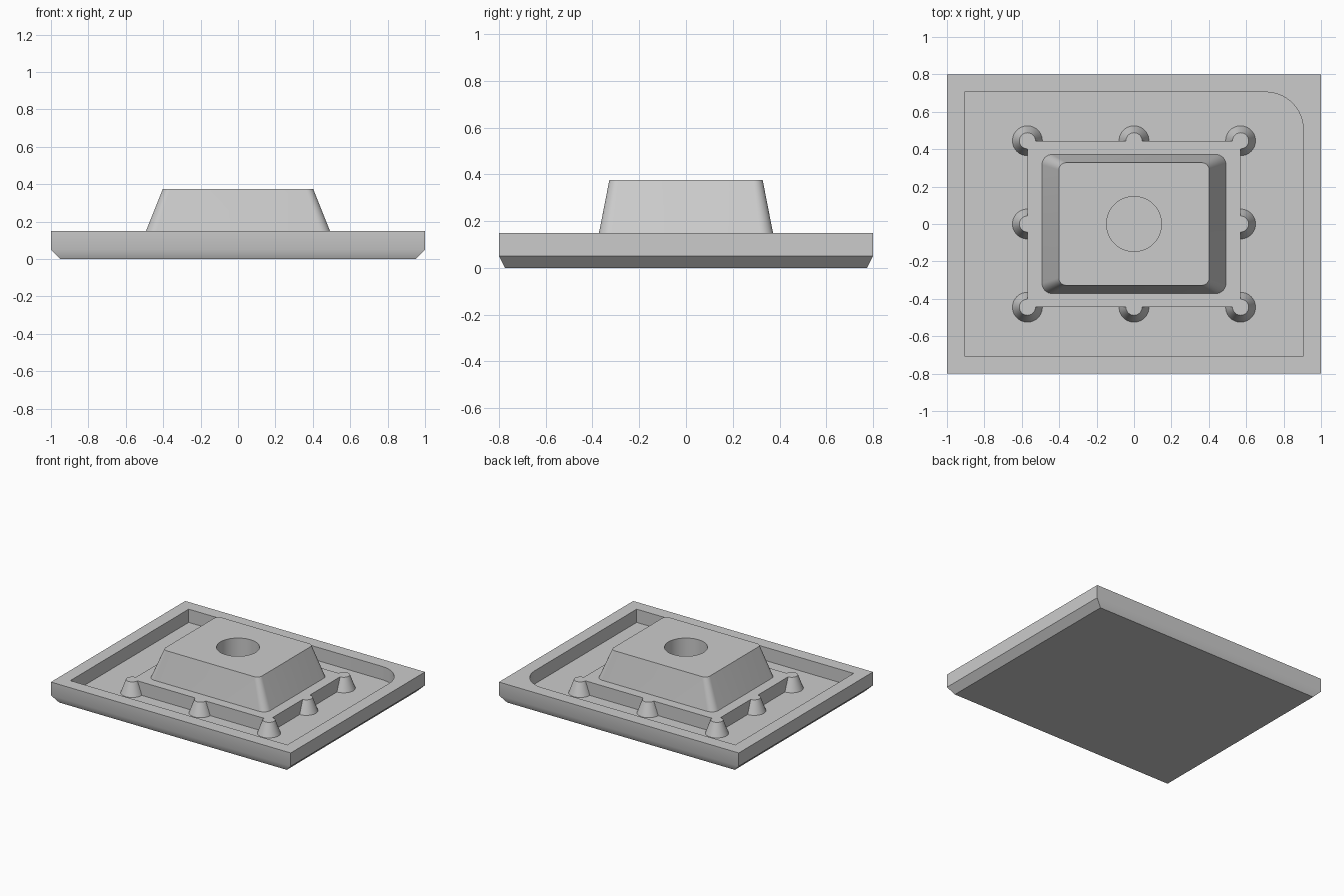
import bpy, bmesh, math

if "Cube" in bpy.data.objects:
    bpy.data.objects.remove(bpy.data.objects["Cube"])

grey = bpy.data.materials.new("plain_grey")
grey.diffuse_color = (0.6, 0.6, 0.6, 1)
grey.use_nodes = True
grey.node_tree.nodes["Principled BSDF"].inputs["Base Color"].default_value = grey.diffuse_color


def rect(hx, hy, z, radii=(0, 0, 0, 0), steps=8):
    """Rectangle ring; one radius per corner (++, -+, --, +-)."""
    pts = []
    for i, (sx, sy) in enumerate(((1, 1), (-1, 1), (-1, -1), (1, -1))):
        r = radii[i]
        if r == 0:
            pts.append((sx * hx, sy * hy, z))
            continue
        for k in range(steps + 1):
            a = math.pi / 2 * (i + k / steps)
            pts.append((sx * (hx - r) + r * math.cos(a),
                        sy * (hy - r) + r * math.sin(a), z))
    return pts


def circle(x, y, r, z, n=40):
    return [(x + r * math.cos(2 * math.pi * k / n),
             y + r * math.sin(2 * math.pi * k / n), z) for k in range(n)]


def loft(name, *solids):
    """Object made of closed solids, each a bottom-to-top list of rings."""
    bm = bmesh.new()
    for rings in solids:
        rows = [[bm.verts.new(p) for p in ring] for ring in rings]
        n = len(rows[0])
        bm.faces.new(rows[0][::-1])
        bm.faces.new(rows[-1])
        for lo, hi in zip(rows, rows[1:]):
            for i in range(n):
                j = (i + 1) % n
                bm.faces.new((lo[i], lo[j], hi[j], hi[i]))
    mesh = bpy.data.meshes.new(name)
    bm.to_mesh(mesh)
    bm.free()
    mesh.materials.append(grey)
    ob = bpy.data.objects.new(name, mesh)
    bpy.context.collection.objects.link(ob)
    return ob


def activate(ob):
    bpy.ops.object.select_all(action='DESELECT')
    ob.select_set(True)
    bpy.context.view_layer.objects.active = ob


def combine(ob, other, operation):
    mod = ob.modifiers.new("combine", 'BOOLEAN')
    mod.operation = operation
    mod.solver = 'EXACT'
    mod.object = other
    activate(ob)
    bpy.ops.object.modifier_apply(modifier=mod.name)
    bpy.data.objects.remove(other)


# Tray: chamfered slab with a pocket that has one rounded corner
tray = loft("tray", [rect(0.95, 0.775, 0), rect(1, 0.8, 0.05), rect(1, 0.8, 0.15)])
corner = (0.2, 0, 0, 0)
pocket = loft("pocket_cutter", [rect(0.905, 0.705, z, corner, 16) for z in (0.05, 0.3)])
combine(tray, pocket, 'DIFFERENCE')

# Island inside the pocket, with tapered pegs around its edge
island = loft("island", [rect(0.57, 0.445, 0.05), rect(0.57, 0.445, 0.15)])
spots = [(0.57 * i, 0.445 * j) for i in (-1, 0, 1) for j in (-1, 0, 1) if i or j]
pegs = loft("pegs", *[[circle(x, y, 0.08, 0.05), circle(x, y, 0.043, 0.15)]
                      for x, y in spots])
combine(island, pegs, 'UNION')

# Tapered tower with rounded corners and a round bore
tower = loft("tower", [rect(0.492, 0.372, 0.15, (0.055,) * 4),
                       rect(0.402, 0.328, 0.375, (0.04,) * 4)])
bore = loft("bore_cutter", [circle(0, 0, 0.147, z, 64) for z in (0.1, 0.5)])
combine(tower, bore, 'DIFFERENCE')

for ob in (tray, island, tower):
    activate(ob)
    bpy.ops.object.shade_smooth_by_angle(angle=math.radians(30))
